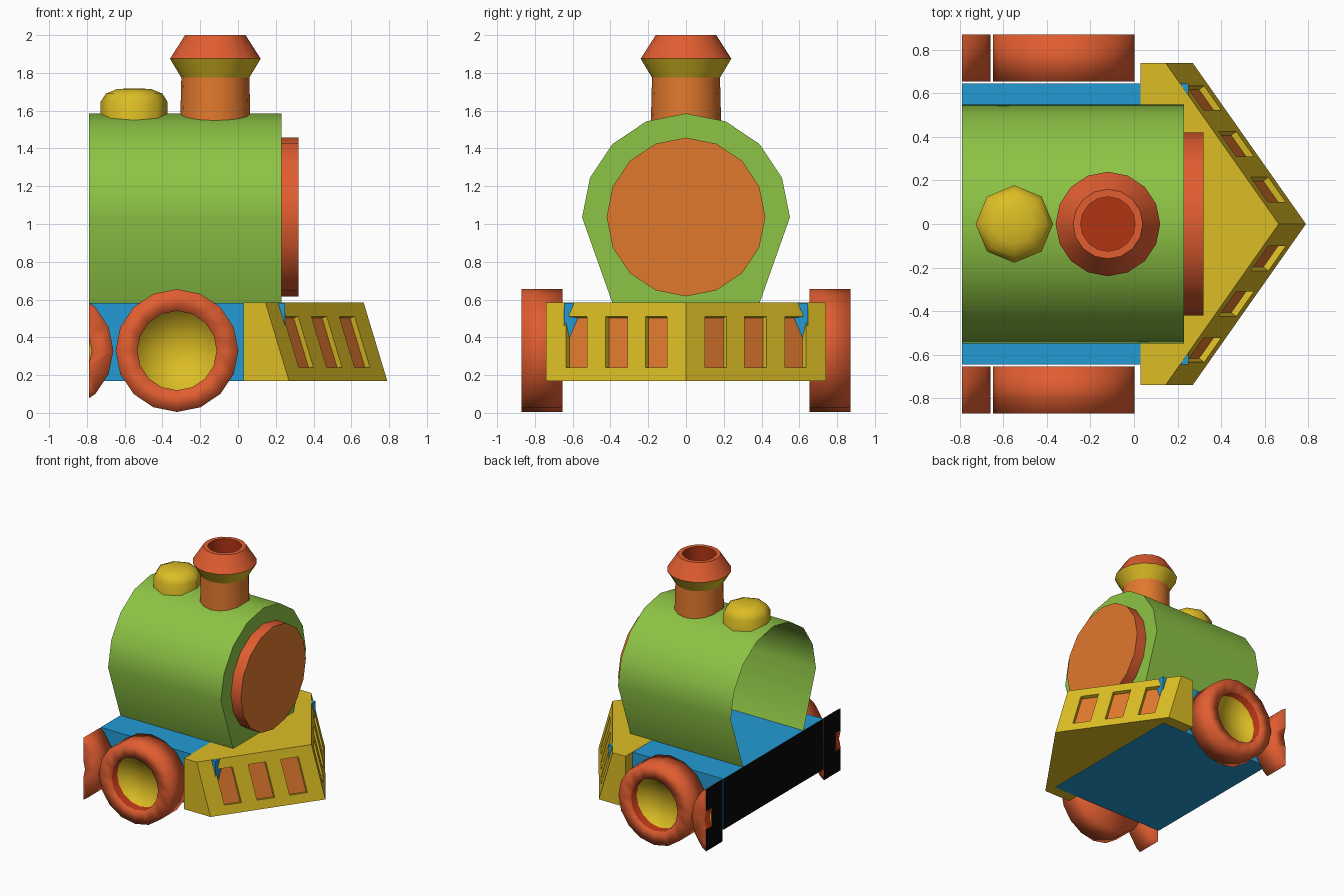
import bpy, bmesh, math
from mathutils import Matrix, Vector

if "Cube" in bpy.data.objects:
    bpy.data.objects.remove(bpy.data.objects["Cube"])

COLOURS = {
    "green": (0.27, 0.55, 0.06), "blue": (0.017, 0.33, 0.66),
    "yellow": (0.72, 0.51, 0.018), "orange": (0.75, 0.19, 0.027),
    "red_orange": (0.75, 0.11, 0.03), "deep_red": (0.45, 0.035, 0.007),
    "black": (0.002, 0.002, 0.002),
}
NAMES = list(COLOURS)
MATS = []
for n, c in COLOURS.items():
    m = bpy.data.materials.new(n)
    m.diffuse_color = (*c, 1)
    m.use_nodes = True
    m.node_tree.nodes["Principled BSDF"].inputs["Base Color"].default_value = m.diffuse_color
    MATS.append(m)
GREEN, BLUE, YELLOW, ORANGE, RED, DEEP, BLACK = range(7)
REAR = -0.79          # plane where the model is cut off


def finish(name, bm, smooth=35):
    """Store a bmesh as an object, smooth below the given angle (0 = flat)."""
    bmesh.ops.recalc_face_normals(bm, faces=bm.faces[:])
    limit = math.radians(smooth)
    for f in bm.faces:
        f.smooth = smooth > 0 and f.material_index != BLACK
    for e in bm.edges:
        cap = any(f.material_index == BLACK for f in e.link_faces)
        e.smooth = not cap and e.calc_face_angle(0) <= limit
    me = bpy.data.meshes.new(name)
    bm.to_mesh(me)
    bm.free()
    for m in MATS:
        me.materials.append(m)
    ob = bpy.data.objects.new(name, me)
    bpy.context.collection.objects.link(ob)
    return ob


def lathe(profile, colours, sides, matrix):
    """Spin (radius, height) points about z; one colour per profile segment."""
    bm = bmesh.new()
    rings = []
    for r, h in profile:
        if r == 0:
            rings.append([bm.verts.new((0, 0, h))] * sides)
        else:
            rings.append([bm.verts.new((r * math.cos(a), r * math.sin(a), h))
                          for a in (math.tau * i / sides for i in range(sides))])
    for a, b, col in zip(rings, rings[1:], colours):
        for i in range(sides):
            j = (i + 1) % sides
            quad = list(dict.fromkeys((a[i], a[j], b[j], b[i])))
            bm.faces.new(quad).material_index = col
    bm.transform(matrix)
    return bm


# Boiler: round top, straight tapering sides, open at the rear and underneath
arc = [(0.55 * math.cos(math.pi * i / 8), 1.035 + 0.55 * math.sin(math.pi * i / 8))
       for i in range(9)]
section = [(0.39, 0.583)] + arc + [(-0.39, 0.583)]
bm = bmesh.new()
back = [bm.verts.new((REAR, y, z)) for y, z in section]
front = [bm.verts.new((0.23, y, z)) for y, z in section]
for i in range(len(section) - 1):
    bm.faces.new((back[i], back[i + 1], front[i + 1], front[i]))
bm.faces.new(front)
for f in bm.faces:
    f.material_index = GREEN
finish("boiler", bm)

# Round door at the front of the boiler
door = Matrix.Translation((0, 0, 1.037)) @ Matrix.Rotation(math.pi / 2, 4, 'Y')
finish("boiler_door", lathe([(0.42, 0.22), (0.42, 0.32), (0, 0.32)],
                            [RED, ORANGE], 16, door))

# Chimney with a flared, hollow top
finish("chimney", lathe(
    [(0.187, 1.5), (0.18, 1.775), (0.24, 1.875), (0.16, 2.0),
     (0.125, 2.0), (0.125, 1.8), (0, 1.8)],
    [ORANGE, YELLOW, RED, RED, DEEP, DEEP], 16, Matrix.Translation((-0.12, 0, 0))), 30)

# Steam dome
finish("steam_dome", lathe(
    [(0.178, 1.5), (0.178, 1.645), (0.15, 1.69), (0.09, 1.715), (0, 1.718)],
    [YELLOW] * 4, 8, Matrix.Translation((-0.55, 0, 0))), 50)

# Chassis with a black rear end
bm = bmesh.new()
bmesh.ops.create_cube(bm, size=1)
bm.transform(Matrix.Translation((-0.27, 0, 0.3755))
             @ Matrix.Diagonal((1.04, 1.29, 0.415, 1)))
for f in bm.faces:
    f.material_index = BLACK if f.calc_center_median().x < REAR + 0.01 else BLUE
finish("chassis", bm)

# Wheels: the rear pair is cut off at the rear plane and capped in black
wheel_profile = [(0, 0.655), (0.325, 0.655), (0.325, 0.87),
                 (0.21, 0.87), (0.21, 0.80), (0, 0.80)]
for side, label in ((-1, "right"), (1, "left")):
    for x, pos in ((-0.323, "front"), (-0.985, "rear")):
        mat = (Matrix.Translation((x, 0, 0.33))
               @ Matrix.Rotation(-side * math.pi / 2, 4, 'X'))
        bm = lathe(wheel_profile, [RED, RED, RED, DEEP, YELLOW], 16, mat)
        if pos == "rear":
            cut = bmesh.ops.bisect_plane(
                bm, geom=bm.verts[:] + bm.edges[:] + bm.faces[:],
                plane_co=(REAR, 0, 0), plane_no=(-1, 0, 0), clear_outer=True)
            rim = [g for g in cut["geom_cut"] if isinstance(g, bmesh.types.BMEdge)]
            for f in bmesh.ops.holes_fill(bm, edges=rim, sides=0)["faces"]:
                f.material_index = BLACK
        finish(f"{pos}_{label}_wheel", bm, 180)

# Wedge-shaped track guard with six recessed slots
half = [0.10, 0.215, 0.31, 0.425, 0.525, 0.635, 0.74]
ys = [-y for y in reversed(half)] + [0] + half
zs = [0.17, 0.24, 0.51, 0.585]
bm = bmesh.new()
grid = [[bm.verts.new((0.27 + 0.52 * (1 - abs(y) / 0.74)
                       - 0.125 * (z - 0.17) / 0.415, y, z)) for y in ys] for z in zs]
slots = []
for r in range(3):
    for i in range(14):
        f = bm.faces.new((grid[r][i], grid[r][i + 1], grid[r + 1][i + 1], grid[r + 1][i]))
        k = i - 7 if i >= 7 else 6 - i
        if r == 1 and k % 2:
            slots.append(f)
b0, b1, t0, t1 = [bm.verts.new((0.03, y, z)) for z in (0.17, 0.585) for y in (-0.74, 0.74)]
bm.faces.new(grid[0] + [b1, b0])
bm.faces.new(grid[3] + [t1, t0])
bm.faces.new([row[0] for row in grid] + [t0, b0])
bm.faces.new([row[-1] for row in grid] + [t1, b1])
bm.faces.new((b0, b1, t1, t0))
for f in bm.faces:
    f.material_index = YELLOW
bmesh.ops.recalc_face_normals(bm, faces=bm.faces[:])
bmesh.ops.inset_individual(bm, faces=slots, thickness=0.001, depth=-0.03)
for f in slots:
    f.material_index = ORANGE
finish("track_guard", bm, 0)
